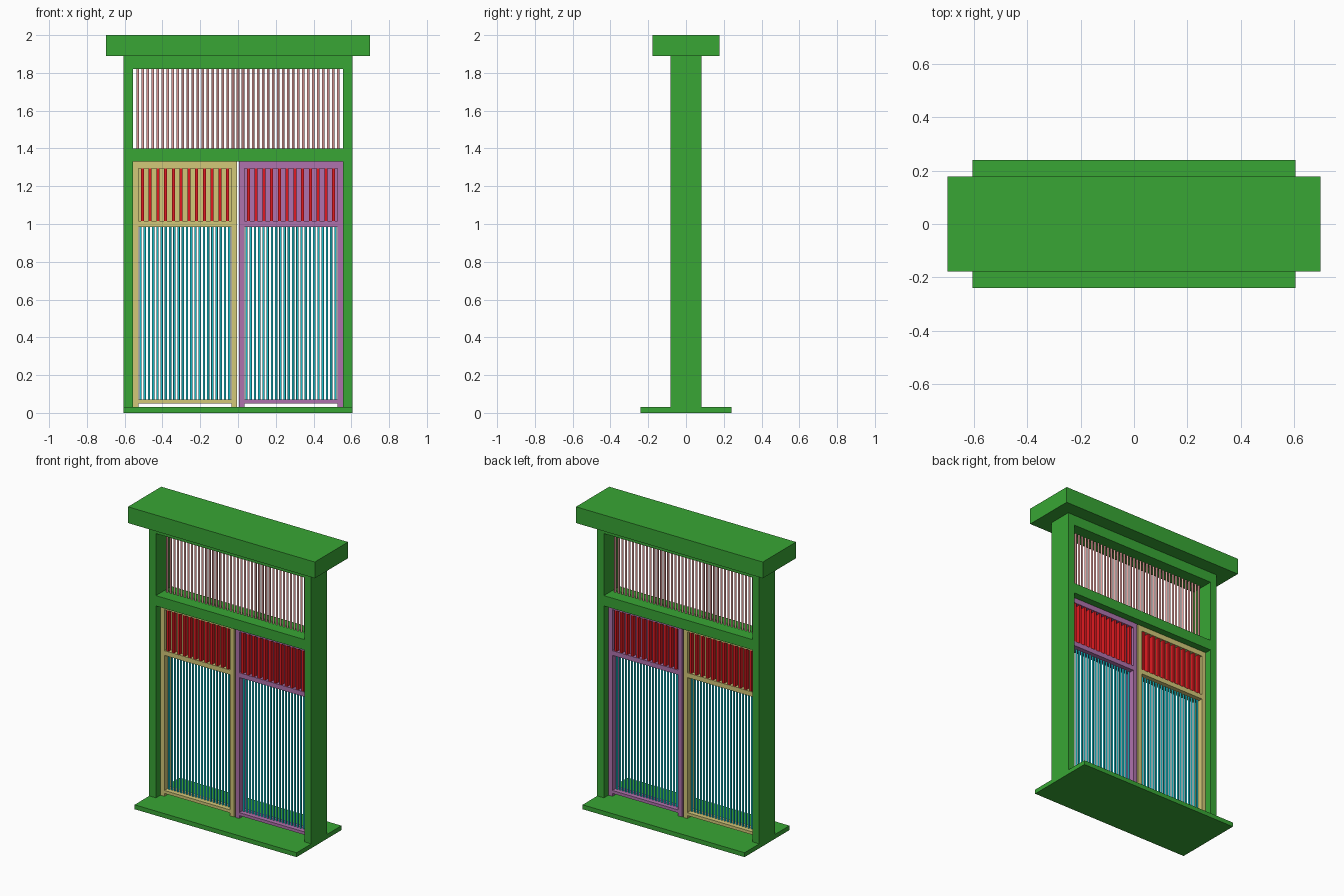
import bpy, bmesh
from mathutils import Matrix, Vector

if "Cube" in bpy.data.objects:
    bpy.data.objects.remove(bpy.data.objects["Cube"])


def material(name, rgb):
    m = bpy.data.materials.new(name)
    m.diffuse_color = (*rgb, 1)
    m.use_nodes = True
    m.node_tree.nodes["Principled BSDF"].inputs["Base Color"].default_value = m.diffuse_color
    return m


GREEN = material("green", (0.04, 0.38, 0.035))
YELLOW = material("yellow", (0.65, 0.58, 0.19))
PURPLE = material("purple", (0.43, 0.17, 0.42))
RED = material("red", (0.75, 0.01, 0.015))
CYAN = material("cyan", (0.01, 0.55, 0.62))
PINK = material("pink", (0.75, 0.33, 0.32))


def finish(name, bm, mat):
    mesh = bpy.data.meshes.new(name)
    bm.to_mesh(mesh)
    bm.free()
    mesh.materials.append(mat)
    ob = bpy.data.objects.new(name, mesh)
    bpy.context.collection.objects.link(ob)
    return ob


def boxes(name, extents, mat):
    """Each extent is (x0, x1, half depth, z0, z1)."""
    bm = bmesh.new()
    for x0, x1, d, z0, z1 in extents:
        mtx = (Matrix.Translation(Vector(((x0 + x1) / 2, 0, (z0 + z1) / 2)))
               @ Matrix.Diagonal((x1 - x0, 2 * d, z1 - z0, 1)))
        bmesh.ops.create_cube(bm, size=1, matrix=mtx)
    return finish(name, bm, mat)


def rods(name, x0, x1, count, radius, z0, z1, mat):
    """Row of round bars, first at x0 and last at x1."""
    bm = bmesh.new()
    for i in range(count):
        x = x0 + (x1 - x0) * i / (count - 1)
        bmesh.ops.create_cone(bm, cap_ends=True, segments=10, radius1=radius,
                              radius2=radius, depth=z1 - z0,
                              matrix=Matrix.Translation((x, 0, (z0 + z1) / 2)))
    for f in bm.faces:
        f.smooth = len(f.verts) == 4
    return finish(name, bm, mat)


# Surrounding frame
W, IN, D = 0.607, 0.557, 0.083
boxes("sill", [(-W, W, 0.24, 0, 0.03)], GREEN)
boxes("lintel", [(-0.70, 0.70, 0.178, 1.89, 2.0)], GREEN)
boxes("posts", [(-W, -IN, D, 0.03, 1.89), (IN, W, D, 0.03, 1.89)], GREEN)
boxes("head_beam", [(-IN, IN, D, 1.82, 1.89)], GREEN)
boxes("transom_beam", [(-IN, IN, D, 1.33, 1.40)], GREEN)

# Transom bars
rods("transom_bars", -0.53, 0.53, 41, 0.007, 1.40, 1.82, PINK)

# Two door leaves
S, DD = 0.03, 0.035
for side, x0, x1, mat in (("left", -IN, -0.005, YELLOW), ("right", 0.004, IN, PURPLE)):
    a, b = x0 + S, x1 - S
    boxes(side + "_door_stiles", [(x0, a, DD, 0.03, 1.33), (b, x1, DD, 0.03, 1.33)], mat)
    boxes(side + "_door_rails", [(a, b, DD, 0.05, 0.07),
                                 (a, b, DD, 0.985, 1.017),
                                 (a, b, DD, 1.295, 1.33)], mat)
    boxes(side + "_door_panel", [(a, b, 0.004, 1.017, 1.295)], mat)
    # Red slats standing proud of the panel on both faces
    n = 12
    step = (b - a) / n
    boxes(side + "_door_slats",
          [(a + step * (i + 0.5) - 0.008, a + step * (i + 0.5) + 0.008, 0.032, 1.017, 1.295)
           for i in range(n)], RED)
    # Lower bars
    m = (b - a) / 22
    rods(side + "_door_bars", a + m / 2, b - m / 2, 22, 0.0065, 0.07, 0.985, CYAN)
